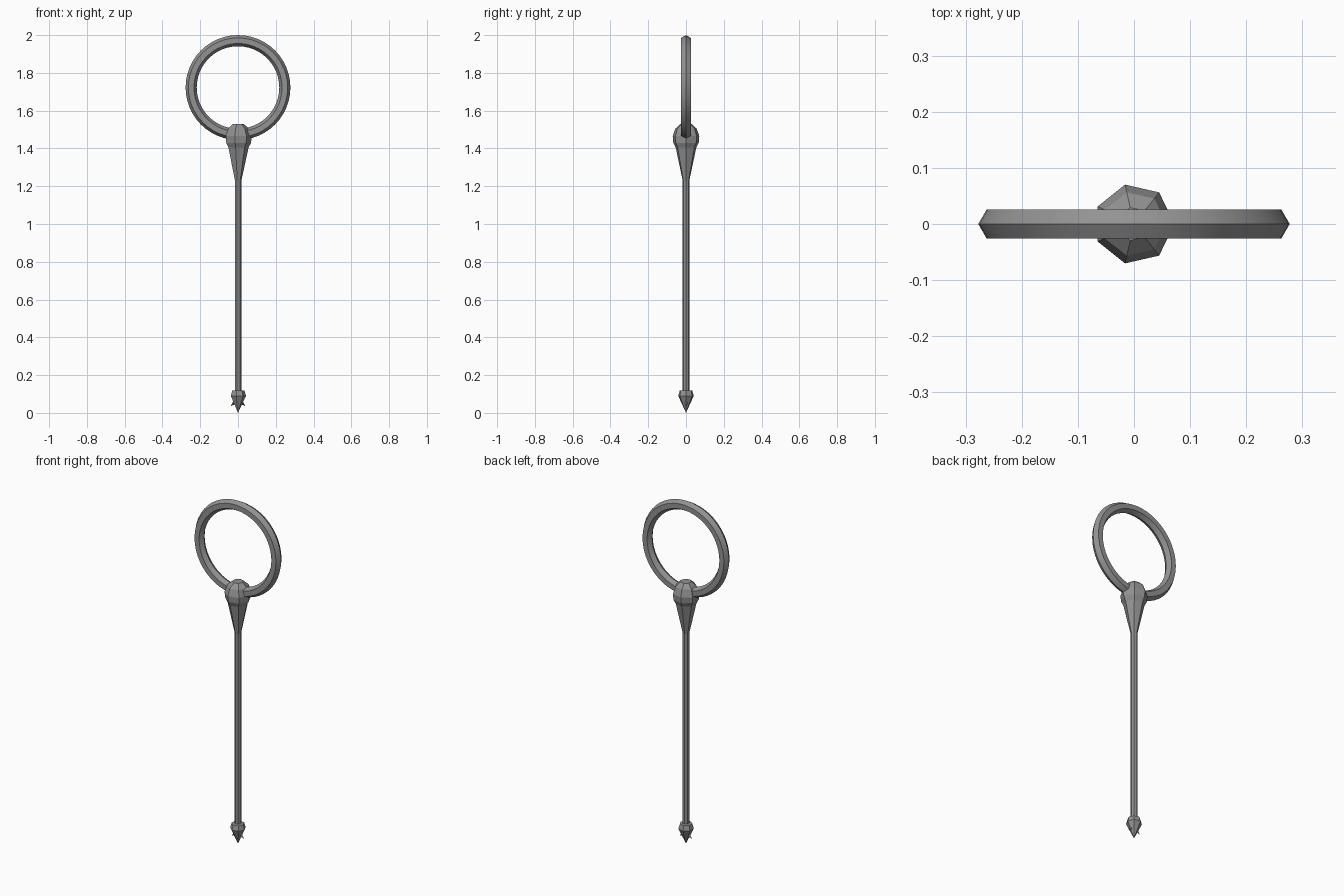
import bpy, bmesh
from math import sin, cos, pi, tau, radians
from mathutils import Vector

if "Cube" in bpy.data.objects:
    bpy.data.objects.remove(bpy.data.objects["Cube"])

# Dark iron grey
iron = bpy.data.materials.new("dark_iron")
iron.diffuse_color = (0.29, 0.29, 0.29, 1)
iron.use_nodes = True
iron.node_tree.nodes["Principled BSDF"].inputs["Base Color"].default_value = iron.diffuse_color


def make_object(name, bm):
    bmesh.ops.recalc_face_normals(bm, faces=bm.faces)
    me = bpy.data.meshes.new(name)
    bm.to_mesh(me)
    bm.free()
    me.materials.append(iron)
    ob = bpy.data.objects.new(name, me)
    bpy.context.collection.objects.link(ob)
    return ob


def lathe(name, profile, sides):
    """Turn (radius, z) points into a faceted closed solid."""
    bm = bmesh.new()
    rings = [[bm.verts.new((r * cos(tau * i / sides), r * sin(tau * i / sides), z))
              for i in range(sides)] for r, z in profile]
    for a, b in zip(rings, rings[1:]):
        for i in range(sides):
            j = (i + 1) % sides
            bm.faces.new((a[i], a[j], b[j], b[i]))
    bm.faces.new(rings[0])
    bm.faces.new(rings[-1])
    bmesh.ops.remove_doubles(bm, verts=bm.verts, dist=1e-5)
    return make_object(name, bm)


def spike(name, base, tip, radius, sides=4):
    """Small pointed barb from base to tip."""
    base, tip = Vector(base), Vector(tip)
    bm = bmesh.new()
    bmesh.ops.create_cone(bm, cap_ends=True, segments=sides, radius1=radius,
                          radius2=0, depth=(tip - base).length)
    rot = Vector((0, 0, 1)).rotation_difference(tip - base).to_matrix()
    for v in bm.verts:
        v.co = rot @ v.co + (base + tip) / 2
    return make_object(name, bm)


# Hexagonal-section ring at the top, smooth along its length
bpy.ops.mesh.primitive_torus_add(major_segments=48, minor_segments=6,
                                 major_radius=0.248, minor_radius=0.0295,
                                 location=(0, 0, 1.7225), rotation=(pi / 2, 0, 0))
ring = bpy.context.object
ring.name = "top_ring"
ring.data.materials.append(iron)
bpy.ops.object.shade_smooth_by_angle(angle=radians(30))

# Seven-sided knob holding the ring, with a cone tapering into the shaft
lathe("knob", [(0.017, 1.225), (0.056, 1.405), (0.069, 1.43), (0.072, 1.465),
               (0.058, 1.505), (0.030, 1.53)], 7)

# Long thin shaft
lathe("shaft", [(0.018, 0.09), (0.018, 1.24)], 7)

# Pointed tip with a collar
lathe("tip", [(0.0, 0.0), (0.042, 0.09), (0.034, 0.118), (0.016, 0.12)], 7)

# Barbs on both sides of the tip
for side, label in ((-1, "left"), (1, "right")):
    spike(f"{label}_barb", (side * 0.012, 0, 0.062), (side * 0.038, 0, 0.036), 0.014)
